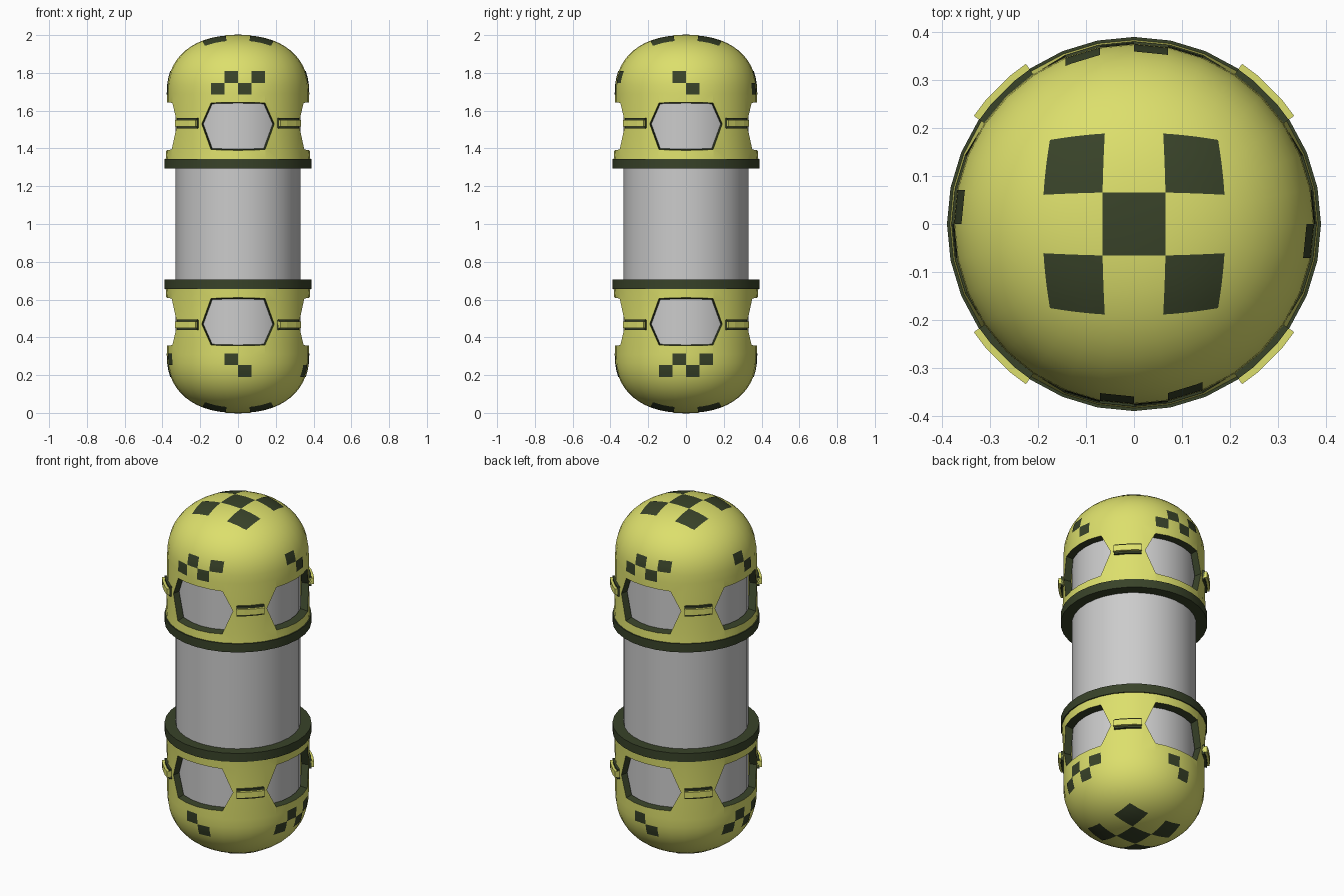
import bpy, bmesh
from math import sin, cos, pi, radians
from mathutils import Matrix, Vector
from mathutils.bvhtree import BVHTree

if "Cube" in bpy.data.objects:
    bpy.data.objects.remove(bpy.data.objects["Cube"])

SEG = 32


def material(name, rgb):
    m = bpy.data.materials.new(name)
    m.diffuse_color = (*rgb, 1)
    m.use_nodes = True
    m.node_tree.nodes["Principled BSDF"].inputs["Base Color"].default_value = m.diffuse_color
    return m


YELLOW = material("yellow_paint", (0.72, 0.74, 0.15))
DARK = material("dark_olive", (0.04, 0.055, 0.022))


def make(name, verts, faces, mat=None):
    me = bpy.data.meshes.new(name)
    me.from_pydata([tuple(v) for v in verts], [], faces)
    bm = bmesh.new()
    bm.from_mesh(me)
    bmesh.ops.remove_doubles(bm, verts=bm.verts, dist=1e-5)
    bmesh.ops.recalc_face_normals(bm, faces=bm.faces)
    bm.to_mesh(me)
    bm.free()
    ob = bpy.data.objects.new(name, me)
    bpy.context.collection.objects.link(ob)
    if mat:
        me.materials.append(mat)
    return ob


def select(ob):
    bpy.ops.object.select_all(action='DESELECT')
    ob.select_set(True)
    bpy.context.view_layer.objects.active = ob


def smooth(ob):
    select(ob)
    bpy.ops.object.shade_smooth_by_angle(angle=radians(30))


def lathe(name, profile, mat=None):
    # closed (r, z) profile swept around z
    n = len(profile)
    verts = [(r * cos(2 * pi * s / SEG), r * sin(2 * pi * s / SEG), z)
             for s in range(SEG) for r, z in profile]
    faces = []
    for s in range(SEG):
        a, b = s * n, (s + 1) % SEG * n
        for i in range(n):
            j = (i + 1) % n
            quad = [a + i, b + i, b + j, a + j]
            if profile[i][0] == 0 and profile[j][0] == 0:
                continue
            if profile[i][0] == 0:
                quad = [a + i, b + j, a + j]
            elif profile[j][0] == 0:
                quad = [a + i, b + i, a + j]
            faces.append(quad)
    return make(name, verts, faces, mat)


def dome_curve(a, b, steps=14, e=2 / 2.3):
    # superellipse quarter from the side up to the pole
    pts = [(a * cos(t) ** e, 1.69 + b * sin(t) ** e)
           for t in (pi / 2 * i / steps for i in range(steps))]
    return pts + [(0, 1.69 + b)]


# grey core tube
core = lathe("core_tube", [(0, 0.3), (0.33, 0.3), (0.33, 1.7), (0, 1.7)])
smooth(core)

# hollow end cap shell
outer = [(0.383, 1.34), (0.379, 1.40), (0.376, 1.53)] + dome_curve(0.375, 0.31)
inner = [(0.336, 1.34)] + dome_curve(0.336, 0.28)
cap = lathe("cap_shell", outer + inner[::-1], YELLOW)
tree = BVHTree.FromPolygons([v.co.copy() for v in cap.data.vertices],
                            [p.vertices[:] for p in cap.data.polygons])

# four tapered hexagonal window openings, dark on their cut edges
HEX = [(-0.205, 0), (-0.148, 0.115), (0.148, 0.115),
       (0.205, 0), (0.148, -0.14), (-0.148, -0.14)]
verts, faces = [], []
for k in range(4):
    rot = Matrix.Rotation(k * pi / 2, 3, 'Z')
    o = len(verts)
    for y, s in ((-0.24, 0.85), (-0.38, 1.0), (-0.5, 1.0)):
        verts += [rot @ Vector((x * s, y, 1.53 + z * s)) for x, z in HEX]
    for ring in (0, 6):
        faces += [[o + ring + i, o + ring + (i + 1) % 6,
                   o + ring + 6 + (i + 1) % 6, o + ring + 6 + i] for i in range(6)]
    faces += [[o + i for i in range(6)], [o + 12 + i for i in range(6)]]
cutter = make("window_cutter", verts, faces, DARK)
cutter.hide_render = True
mod = cap.modifiers.new("windows", 'BOOLEAN')
mod.operation = 'DIFFERENCE'
mod.solver = 'EXACT'
mod.object = cutter
mod.material_mode = 'TRANSFER'
select(cap)
bpy.ops.object.modifier_apply(modifier=mod.name)
bpy.data.objects.remove(cutter)
smooth(cap)

# dark collar ring
collar = lathe("collar_ring", [(0.328, 1.295), (0.389, 1.295), (0.389, 1.345), (0.328, 1.345)], DARK)
smooth(collar)


# clips bridging neighbouring windows on the diagonals
def clips(name, r0, r1, z0, z1, mat):
    vs, fs = [], []
    for k in range(4):
        o = len(vs)
        for d in (-11, -5, 5, 11):
            a = radians(45 + 90 * k + d)
            vs += [(r * cos(a), r * sin(a), z)
                   for r, z in ((r0, z0), (r1, z0), (r1, z1), (r0, z1))]
        for s in range(3):
            p = o + 4 * s
            fs += [[p + i, p + (i + 1) % 4, p + 4 + (i + 1) % 4, p + 4 + i] for i in range(4)]
        fs += [[o, o + 1, o + 2, o + 3], [o + 12, o + 13, o + 14, o + 15]]
    return make(name, vs, fs, mat)


clip_base = clips("clip_base", 0.36, 0.388, 1.505, 1.562, DARK)
clip_bar = clips("clip_bar", 0.36, 0.402, 1.516, 1.551, YELLOW)


# painted checks laid on the dome surface
verts, faces = [], []


def check(to_ray, u0, u1, v0, v1, n=6):
    o = len(verts)
    for i in range(n + 1):
        for j in range(n + 1):
            origin, direction = to_ray(u0 + (u1 - u0) * i / n, v0 + (v1 - v0) * j / n)
            hit, normal, _, _ = tree.ray_cast(origin, direction)
            verts.append(hit - direction * 0.0025)
    for i in range(n):
        for j in range(n):
            p = o + i * (n + 1) + j
            faces.append([p, p + 1, p + n + 2, p + n + 1])


def top_ray(x, y):
    wx, wy = 1 - 0.08 * (y / 0.19) ** 2, 1 - 0.08 * (x / 0.19) ** 2
    return Vector((x * wx, y * wy, 3)), Vector((0, 0, -1))


A, B = 0.066, 0.19
for u0, u1, v0, v1 in ((-A, A, -A, A), (-B, -A, -B, -A), (A, B, -B, -A),
                       (-B, -A, A, B), (A, B, A, B)):
    check(top_ray, u0, u1, v0, v1)

LONG = [(-2, 0), (-1, 1), (0, 0), (1, 1)]
SHORT = [(-1, 1), (0, 0)]
for k in range(4):
    rot = Matrix.Rotation(k * pi / 2, 3, 'Z')

    def side_ray(u, v, rot=rot):
        return rot @ Vector((u, -1, v)), rot @ Vector((0, 1, 0))

    for c, r in (SHORT if k % 2 else LONG):
        check(side_ray, c * 0.071, (c + 1) * 0.071, 1.685 + r * 0.062, 1.747 + r * 0.062)
checks = make("painted_checks", verts, faces, DARK)
# make every patch face outwards
bm = bmesh.new()
bm.from_mesh(checks.data)
bmesh.ops.reverse_faces(bm, faces=[f for f in bm.faces if f.normal.dot(
    f.calc_center_median() - Vector((0, 0, 1.6))) < 0])
bm.to_mesh(checks.data)
bm.free()
smooth(checks)

# lower end: the upper end turned over about a horizontal diagonal
flip = (Matrix.Translation((0, 0, 1)) @ Matrix.Rotation(pi, 4, Vector((1, -1, 0)))
        @ Matrix.Translation((0, 0, -1)))
for ob in (cap, collar, clip_base, clip_bar, checks):
    low = ob.copy()
    low.name = "lower_" + ob.name
    ob.name = "upper_" + ob.name
    bpy.context.collection.objects.link(low)
    low.matrix_world = flip
